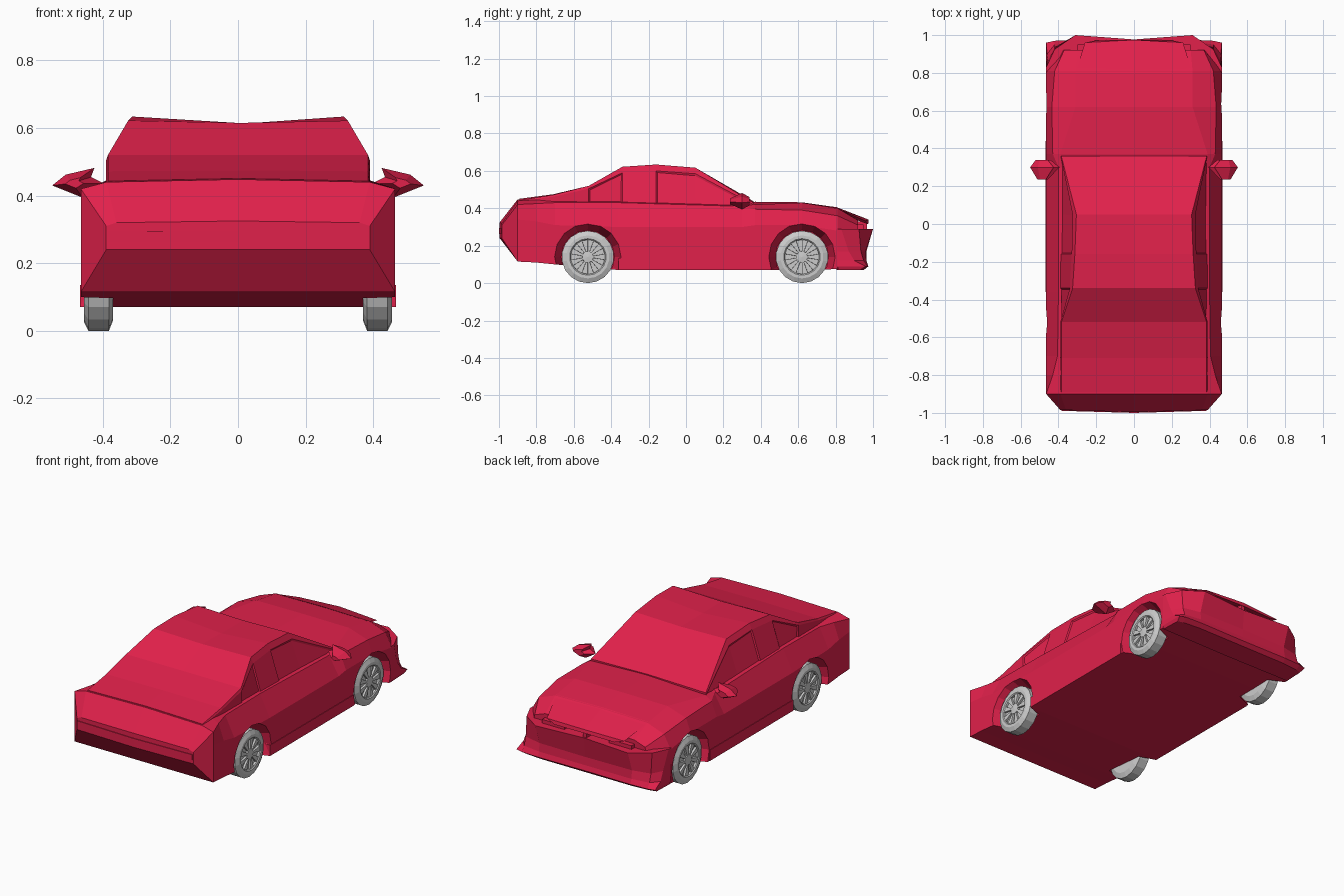
import bpy, bmesh, math
from mathutils import Matrix, Vector

if "Cube" in bpy.data.objects:
    bpy.data.objects.remove(bpy.data.objects["Cube"])

red = bpy.data.materials.new("red_paint")
red.diffuse_color = (0.75, 0.015, 0.07, 1)
red.use_nodes = True
red.node_tree.nodes["Principled BSDF"].inputs["Base Color"].default_value = red.diffuse_color


def finish(name, bm, mat=red):
    bmesh.ops.recalc_face_normals(bm, faces=bm.faces)
    me = bpy.data.meshes.new(name)
    bm.to_mesh(me)
    bm.free()
    ob = bpy.data.objects.new(name, me)
    bpy.context.collection.objects.link(ob)
    if mat:
        me.materials.append(mat)
    return ob


def loft(halves):
    """Bridge half outlines (first and last point on x = 0), mirrored in x."""
    bm = bmesh.new()
    rings = []
    n = len(halves[0])
    for h in halves:
        pts = list(h) + [(-x, y, z) for x, y, z in reversed(h[1:-1])]
        rings.append([bm.verts.new(p) for p in pts])
    m = len(rings[0])
    for a, b in zip(rings, rings[1:]):
        for i in range(m):
            j = (i + 1) % m
            bm.faces.new((a[i], a[j], b[j], b[i]))
    for r in (rings[0], rings[-1]):
        bm.faces.new(r[:n])
        bm.faces.new(r[n - 1:] + r[:1])
    bmesh.ops.recalc_face_normals(bm, faces=bm.faces)
    return bm


def prism(outline, z0, z1):
    return loft([[(x, y, z) for x, y in outline] for z in (z0, z1)])


# Lower body: y, width, bottom, waist z, shoulder x z, deck edge x z, centre z
stations = [
    (-.985, .39, .24, .29, .39, .31, .36, .32, .325),
    (-.90, .465, .115, .34, .465, .42, .39, .44, .448),
    (-.80, .465, .11, .33, .43, .425, .39, .445, .45),
    (-.70, .465, .10, .31, .405, .43, .385, .438, .438),
    (-.36, .465, .07, .30, .40, .43, .385, .435, .435),
    (.30, .465, .07, .30, .40, .41, .385, .415, .415),
    (.37, .465, .07, .31, .43, .395, .39, .42, .435),
    (.62, .465, .07, .31, .435, .39, .31, .43, .432),
    (.81, .465, .075, .28, .42, .36, .31, .40, .405),
    (.92, .38, .09, .25, .37, .31, .30, .335, .345),
]
halves = []
for y, w, zb, z3, x4, z4, x5, z5, zc in stations:
    yc = -.996 if y < -.95 else y
    halves.append([(0, yc, zb), (w, y, zb), (w, y, max(.14, zb + .02)),
                   (w, y, z3), (x4, y, z4), (x5, y, z5), (0, yc, zc)])
body = finish("body", loft(halves))

# Wheel arches: faceted flared cuts
AXLES = (-.525, .62)
cutters = []
for y in AXLES:
    for s in (1, -1):
        bm = bmesh.new()
        bmesh.ops.create_cone(bm, cap_ends=True, segments=16, radius1=.143,
                              radius2=.183, depth=.11,
                              matrix=Matrix.Translation((s * .425, y, .14))
                              @ Matrix.Rotation(s * math.pi / 2, 4, 'Y'))
        c = finish("arch_cutter", bm)
        c.hide_render = True
        cutters.append(c)
        mod = body.modifiers.new("arch", 'BOOLEAN')
        mod.operation = 'DIFFERENCE'
        mod.solver = 'EXACT'
        mod.object = c
dg = bpy.context.evaluated_depsgraph_get()
cut_mesh = bpy.data.meshes.new_from_object(body.evaluated_get(dg))
body.modifiers.clear()
body.data = cut_mesh
for c in cutters:
    bpy.data.objects.remove(c)

# Cabin and boot lid: y, belt x z, window top x z, roof rail x z, centre z
cabin = [
    (-.89, .39, .425, .39, .437, .385, .443, .451),
    (-.71, .39, .43, .39, .462, .385, .472, .475),
    (-.52, .39, .43, .39, .505, .385, .52, .52),
    (-.34, .39, .43, .34, .59, .325, .622, .615),
    (-.16, .39, .42, .33, .60, .313, .634, .612),
    (.05, .39, .41, .325, .585, .305, .617, .61),
    (.36, .39, .40, .388, .42, .385, .43, .438),
]
bm = loft([[(0, y, zb), (xb, y, zb), (x6, y, z6), (x7, y, z7), (0, y, zc)]
           for y, xb, zb, x6, z6, x7, z7, zc in cabin])
# Recessed side windows
for s in (1, -1):
    glass = [f for f in bm.faces if f.normal.x * s > .5
             and -.5 < f.calc_center_median().y < .3
             and f.calc_center_median().z < .505]
    bmesh.ops.inset_region(bm, faces=glass, thickness=.01, depth=-.006)
finish("cabin", bm)

# Front bumper: plan outlines stacked in z
bumper = [
    (.07, [(0, .95), (.31, .95), (.42, .94), (.455, .93), (.46, .81)]),
    (.09, [(0, .972), (.31, .975), (.42, .97), (.465, .96), (.465, .805)]),
    (.12, [(0, .965), (.31, .965), (.42, .95), (.46, .90), (.465, .805)]),
    (.17, [(0, .965), (.31, .96), (.42, .935), (.455, .87), (.465, .805)]),
    (.29, [(0, .977), (.31, 1.0), (.42, .925), (.465, .83), (.465, .805)]),
]
finish("front_bumper", loft([[(x, y, z) for x, y in p] + [(0, .805, z)]
                             for z, p in bumper]))

# Hood lip over the grille slot
finish("hood_lip", loft([
    [(0, .80, .385), (.30, .80, .38), (.31, .80, .402), (0, .80, .408)],
    [(0, .975, .318), (.20, .972, .315), (.26, .96, .333), (0, .975, .34)]]))
finish("grille_divider", prism([(0, .968), (.012, .968), (.012, .90), (0, .90)], .28, .33))


def box(name, x, y, z):
    """Box given as (min, max) ranges."""
    bm = bmesh.new()
    bmesh.ops.create_cube(bm, size=1)
    for v in bm.verts:
        v.co = Vector([r[0] if c < 0 else r[1] for r, c in zip((x, y, z), v.co)])
    return finish(name, bm)


# Headlights, tail strip and sills
for s in (1, -1):
    xs = sorted((s * .15, s * .30))
    box("headlight", xs, (.88, .95), (.285, .312))
    xs = sorted((s * .40, s * .468))
    box("sill", xs, (-.36, .44), (.07, .135))
finish("tail_strip", prism([(0, -1.0), (.385, -.989), (.385, -.96), (0, -.96)], .262, .295))

# Door mirrors: faceted outline, pinched at both ends
outline = [(.55, .43), (.51, .462), (.425, .482), (.435, .455), (.395, .435), (.46, .394)]
for s in (1, -1):
    bm = bmesh.new()
    rings = []
    for y, k in ((.235, .35), (.30, 1), (.34, .5)):
        rings.append([bm.verts.new((s * (.49 + (x - .49) * k), y, .437 + (z - .437) * k))
                      for x, z in outline])
    for a, b in zip(rings, rings[1:]):
        for i in range(6):
            j = (i + 1) % 6
            bm.faces.new((a[i], a[j], b[j], b[i]))
    bm.faces.new(rings[0])
    bm.faces.new(rings[-1])
    finish("door_mirror", bm)

# Wheels: spun profile with nine recessed pockets
profile = [(.37, 0), (.37, .11), (.382, .14), (.443, .14), (.455, .115),
           (.455, .098), (.45, .092), (.45, .03), (.453, 0)]
SEG = 18
for y in AXLES:
    for s in (1, -1):
        bm = bmesh.new()
        vs = [bm.verts.new((x, y, .14 + r)) for x, r in profile]
        es = [bm.edges.new(p) for p in zip(vs, vs[1:])]
        bmesh.ops.spin(bm, geom=vs + es, cent=(0, y, .14), axis=(1, 0, 0),
                       angle=2 * math.pi, steps=SEG)
        bmesh.ops.remove_doubles(bm, verts=bm.verts, dist=1e-4)
        bmesh.ops.recalc_face_normals(bm, faces=bm.faces)
        pockets = []
        for f in bm.faces:
            c = f.calc_center_median()
            r = math.hypot(c.y - y, c.z - .14)
            a = math.atan2(c.y - y, c.z - .14) % (2 * math.pi)
            if c.x > .449 and .045 < r < .08 and int(a / (2 * math.pi / SEG)) % 2:
                pockets.append(f)
        bmesh.ops.inset_individual(bm, faces=pockets, thickness=.001, depth=-.012)
        for v in bm.verts:
            v.co.x *= s
        finish("wheel", bm, None)
